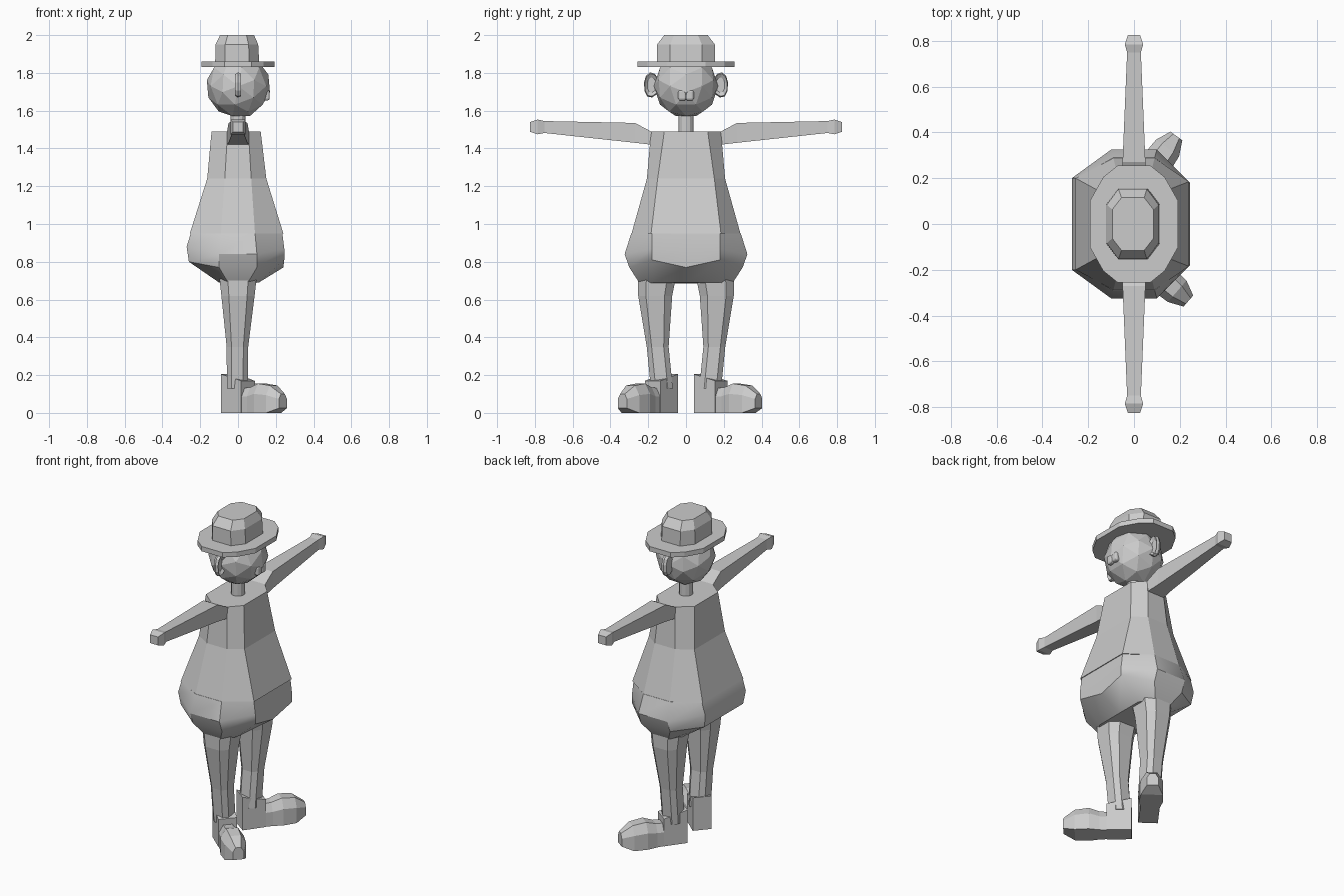
import bpy, bmesh
from math import radians
from mathutils import Matrix, Vector

if "Cube" in bpy.data.objects:
    bpy.data.objects.remove(bpy.data.objects["Cube"])


def finish(name, bm, matrix=None):
    if matrix:
        bm.transform(matrix)
    bmesh.ops.recalc_face_normals(bm, faces=bm.faces)
    mesh = bpy.data.meshes.new(name)
    bm.to_mesh(mesh)
    bm.free()
    ob = bpy.data.objects.new(name, mesh)
    bpy.context.collection.objects.link(ob)
    return ob


def loft(name, rings, matrix=None):
    """Skin a list of equal-length closed rings and cap both ends."""
    bm = bmesh.new()
    loops = [[bm.verts.new(p) for p in ring] for ring in rings]
    for a, b in zip(loops, loops[1:]):
        for i in range(len(a)):
            j = (i + 1) % len(a)
            bm.faces.new((a[i], a[j], b[j], b[i]))
    bm.faces.new(loops[0])
    bm.faces.new(loops[-1])
    return finish(name, bm, matrix)


def mirror_ring(half):
    """Complete a half outline (y >= 0) across y = 0."""
    return half + [(x, -y, z) for x, y, z in reversed(half) if y > 0]


def chamfered(cx, cy, hx, hy, z, k=0.5):
    """Eight-sided ring: a rectangle with cut corners."""
    a, b = hx * k, hy * k
    pts = [(hx, -b), (hx, b), (a, hy), (-a, hy), (-hx, b), (-hx, -b), (-a, -hy), (a, -hy)]
    return [(cx + x, cy + y, z) for x, y in pts]


def ellipse12(hx, hy, z):
    """Twelve-sided brim outline with flat front and sides."""
    q = [(1, .4), (.7, .8), (.37, 1)]
    pts = q + [(-x, y) for x, y in q[::-1]] + [(-x, -y) for x, y in q] + [(x, -y) for x, y in q[::-1]]
    return [(x * hx, y * hy, z) for x, y in pts]


# Hat
loft("hat_brim", [ellipse12(.192, .256, 1.83), ellipse12(.192, .256, 1.86)])
loft("hat_crown", [chamfered(-.004, 0, .117, .155, 1.84, .55),
                   chamfered(-.006, 0, .113, .153, 1.95, .55),
                   chamfered(-.005, 0, .09, .115, 2.0, .55)])

# Head and neck
bm = bmesh.new()
bmesh.ops.create_icosphere(bm, subdivisions=2, radius=.17)
finish("head", bm, Matrix.Translation((.002, 0, 1.73)) @ Matrix.Rotation(radians(37.4), 4, 'Y'))
bm = bmesh.new()
bmesh.ops.create_cone(bm, cap_ends=True, segments=12, radius1=.04, radius2=.04, depth=.16)
finish("neck", bm, Matrix.Translation((0, 0, 1.53)))

# Ears: flat lobes with a sunken middle
EAR = [(.14, 1.76), (.165, 1.795), (.19, 1.803), (.212, 1.785), (.222, 1.75),
       (.22, 1.705), (.205, 1.675), (.18, 1.67), (.15, 1.69)]
for s, side in ((1, "left"), (-1, "right")):
    def outline(x, k):
        return [(x, s * (.18 + (y - .18) * k), 1.735 + (z - 1.735) * k) for y, z in EAR]
    loft(side + "_ear", [outline(-.015, .85), outline(0, 1), outline(.016, .9), outline(.004, .6)])

# Moustache: two small rounded blocks
for s, side in ((1, "left"), (-1, "right")):
    bm = bmesh.new()
    bmesh.ops.create_cube(bm, size=1)
    bm.transform(Matrix.Diagonal((.04, .043, .056, 1)))
    bmesh.ops.bevel(bm, geom=bm.edges[:], offset=.012, segments=3, profile=.5, affect='EDGES')
    finish(side + "_moustache", bm, Matrix.Translation((.147, s * .02, 1.682)))

# Flared shirt
loft("shirt", [mirror_ring([(xf, 0, z), (xf, yf, z), (xs, ys, z), (-xs, ys, z), (-xb, yb, z), (-xb, 0, z)])
               for xf, yf, xs, ys, xb, yb, z in (
                   (.24, .185, .09, .288, .255, .20, .95),
                   (.15, .15, .07, .207, .163, .15, 1.24),
                   (.12, .115, .055, .185, .14, .115, 1.49))])

# Baggy shorts
shorts = loft("shorts", [
    mirror_ring([(.11, 0, .69), (.11, .17, .69), (.05, .245, .685), (-.05, .245, .685),
                 (-.10, .17, .69), (-.10, 0, .69)]),
    mirror_ring([(.24, 0, .77), (.245, .18, .81), (.10, .30, .77), (-.10, .30, .77),
                 (-.26, .19, .80), (-.26, 0, .80)]),
    mirror_ring([(.245, 0, .85), (.245, .18, .87), (.10, .325, .84), (-.10, .325, .84),
                 (-.272, .20, .88), (-.272, 0, .88)]),
    mirror_ring([(.235, 0, .95), (.235, .18, .95), (.09, .29, .95), (-.09, .29, .95),
                 (-.25, .20, .95), (-.25, 0, .95)])])
bpy.context.view_layer.objects.active = shorts
shorts.select_set(True)
bpy.ops.object.shade_smooth_by_angle(angle=radians(35))

# Arms: boxy, tapering, with a small swollen hand
ARM = [(.15, .058, 1.415, 1.475), (.185, .058, 1.42, 1.49), (.27, .05, 1.43, 1.535),
       (.75, .03, 1.482, 1.545), (.785, .04, 1.475, 1.553), (.825, .027, 1.488, 1.54)]
# Legs: centre x, centre y, half sizes, height
LEG = [(-.004, .128, .055, .058, .13), (-.003, .15, .057, .058, .35),
       (0, .163, .088, .09, .62), (0, .155, .098, .10, .71)]
# Shoe toe: distance along foot, half width, underside, top
TOE = [(.04, .05, 0, .13), (.11, .055, 0, .135), (.17, .068, 0, .155),
       (.25, .062, 0, .145), (.315, .032, .025, .10)]
for s, side, turn in ((1, "left", 54), (-1, "right", -41)):
    loft(side + "_arm", [[(-w, s * y, lo), (w, s * y, lo), (w, s * y, hi), (-w, s * y, hi)]
                         for y, w, lo, hi in ARM])
    loft(side + "_leg", [chamfered(x, s * y, hx, hy, z, .55) for x, y, hx, hy, z in LEG])
    foot = Matrix.Translation((0, s * .13, 0)) @ Matrix.Rotation(radians(turn), 4, 'Z')
    loft(side + "_shoe_toe", [[(d, -w, lo), (d, w, lo), (d, w, lo + (hi - lo) * .65), (d, w * .5, hi),
                               (d, -w * .5, hi), (d, -w, lo + (hi - lo) * .65)]
                              for d, w, lo, hi in TOE], foot)
    loft(side + "_shoe_heel", [[(-.07, y, 0), (.07, y, 0), (.07, y, .17), (-.07, y, .205)]
                               for y in (-.055, .055)], foot)
